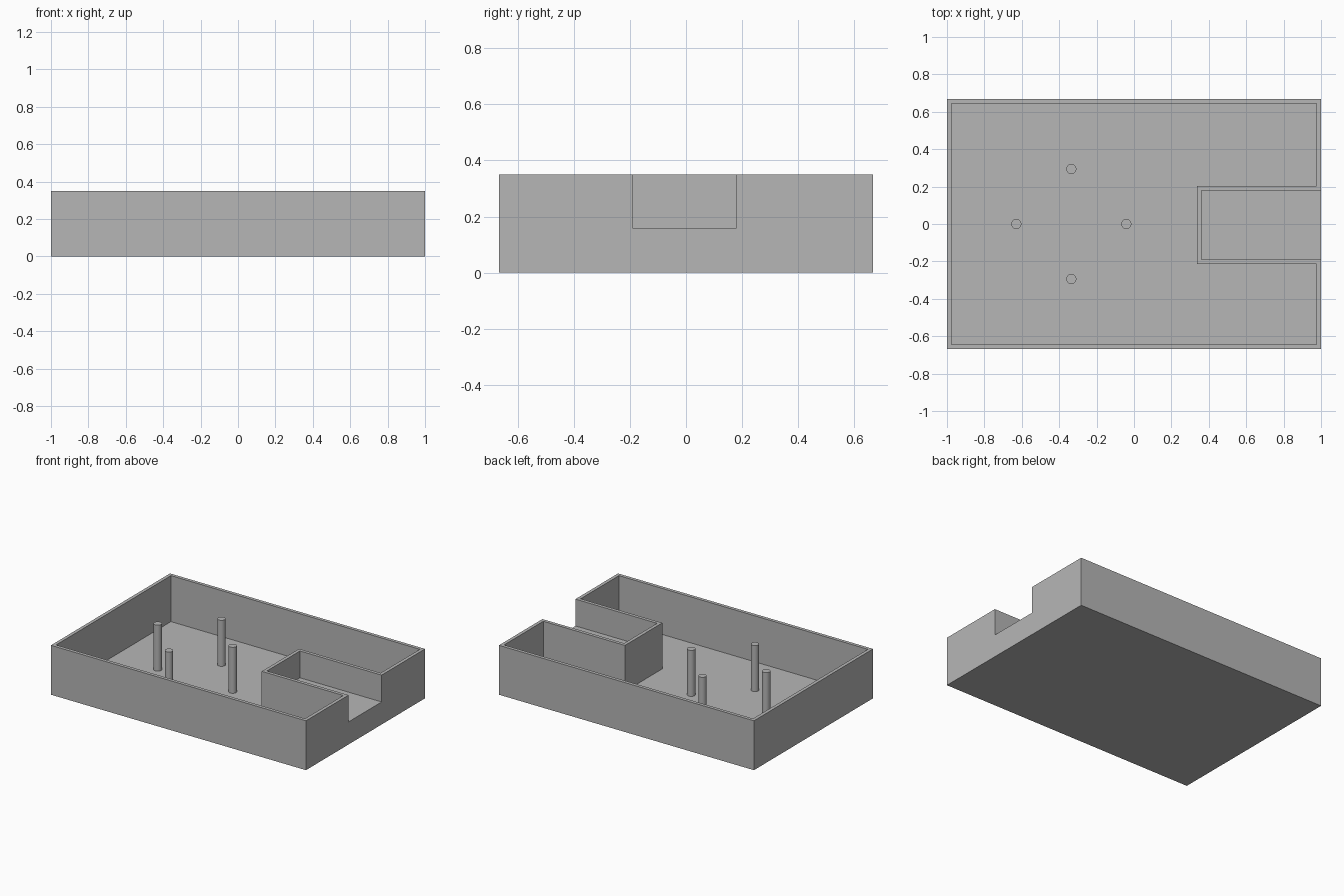
import bpy
import bmesh
from math import radians

if "Cube" in bpy.data.objects:
    bpy.data.objects.remove(bpy.data.objects["Cube"])

# Overall dimensions
X, Y, H = 1.0, 0.667, 0.35
WALL = 0.024
SLOT_X, SLOT_Y0, SLOT_Y1, SLOT_Z = 0.36, -0.19, 0.18, 0.16

grey = bpy.data.materials.new("plain grey")
grey.use_nodes = True
colour = (0.47, 0.47, 0.47, 1)
grey.diffuse_color = colour
grey.node_tree.nodes["Principled BSDF"].inputs["Base Color"].default_value = colour


def prism(name, outline, z0, z1):
    """Extrude a flat outline between two heights."""
    bm = bmesh.new()
    face = bm.faces.new([bm.verts.new((x, y, z0)) for x, y in outline])
    grown = bmesh.ops.extrude_face_region(bm, geom=[face])
    top = [v for v in grown["geom"] if isinstance(v, bmesh.types.BMVert)]
    bmesh.ops.translate(bm, verts=top, vec=(0, 0, z1 - z0))
    bmesh.ops.recalc_face_normals(bm, faces=bm.faces)
    mesh = bpy.data.meshes.new(name)
    bm.to_mesh(mesh)
    bm.free()
    mesh.materials.append(grey)
    obj = bpy.data.objects.new(name, mesh)
    bpy.context.collection.objects.link(obj)
    return obj


def rect(x0, x1, y0, y1):
    return [(x0, y0), (x1, y0), (x1, y1), (x0, y1)]


def cut(target, cutter):
    mod = target.modifiers.new("cut", "BOOLEAN")
    mod.operation = "DIFFERENCE"
    mod.solver = "EXACT"
    mod.object = cutter
    bpy.context.view_layer.objects.active = target
    bpy.ops.object.modifier_apply(modifier=mod.name)
    bpy.data.objects.remove(cutter)


# Tray: solid block, hollowed around the walled slot
tray = prism("tray", rect(-X, X, -Y, Y), 0, H)
ix, iy = X - WALL, Y - WALL
sx, s0, s1 = SLOT_X - WALL, SLOT_Y0 - WALL, SLOT_Y1 + WALL
pocket = [(-ix, -iy), (ix, -iy), (ix, s0), (sx, s0),
          (sx, s1), (ix, s1), (ix, iy), (-ix, iy)]
cut(tray, prism("pocket_cutter", pocket, WALL, H + 0.1))

# Open slot through the left wall
cut(tray, prism("slot_cutter", rect(SLOT_X, X + 0.1, SLOT_Y0, SLOT_Y1), SLOT_Z, H + 0.1))

# Four posts standing on the tray floor
cx, reach = -0.335, 0.294
for name, dx, dy in (("left", 1, 0), ("right", -1, 0), ("back", 0, 1), ("front", 0, -1)):
    z0 = WALL - 0.004
    bpy.ops.mesh.primitive_cylinder_add(
        vertices=32, radius=0.027, depth=H - z0,
        location=(cx + dx * reach, dy * reach, (H + z0) / 2))
    post = bpy.context.object
    post.name = name + "_post"
    post.data.materials.append(grey)
    bpy.ops.object.shade_smooth_by_angle(angle=radians(30))
